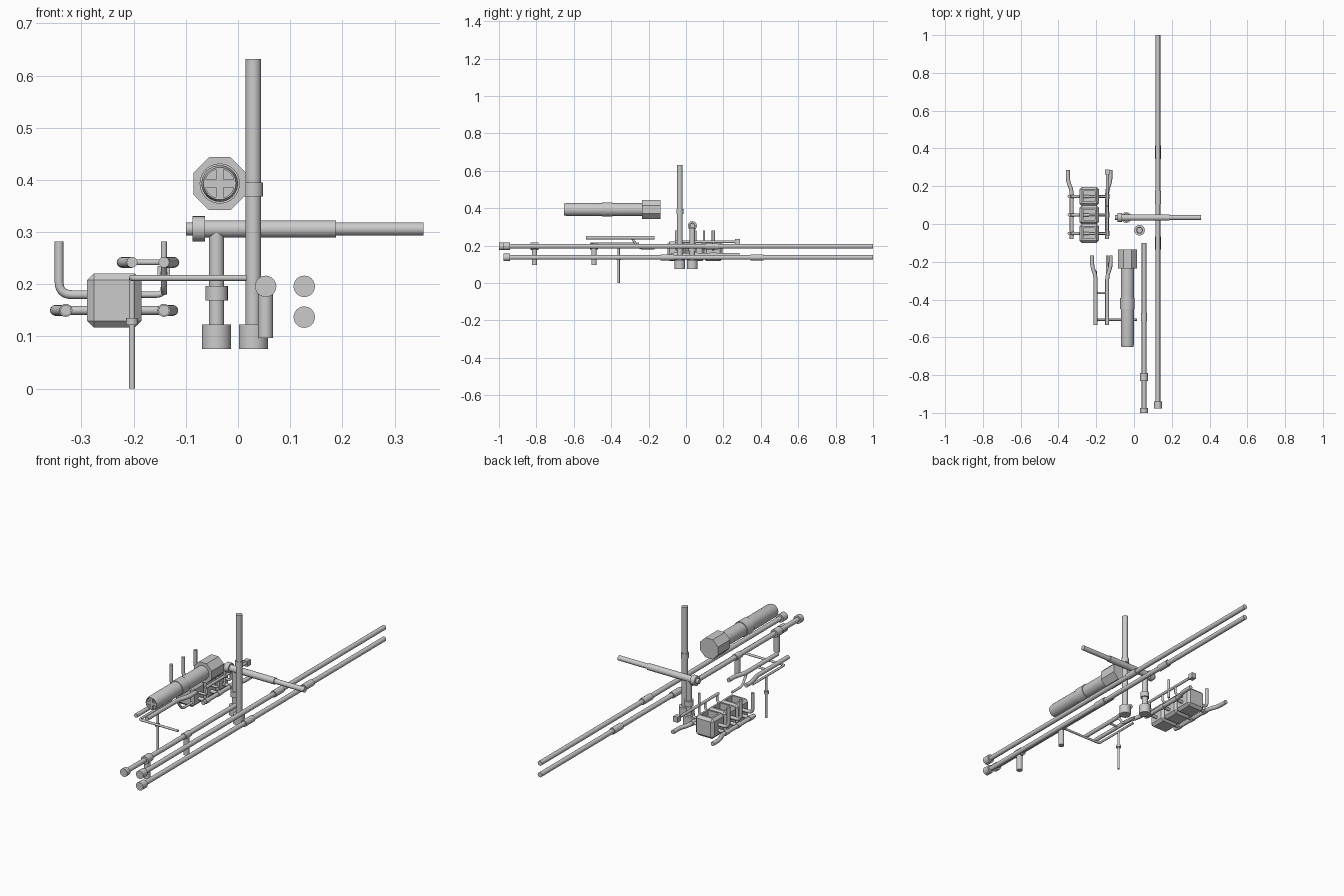
import bpy, bmesh, math
from mathutils import Vector, Matrix

cube = bpy.data.objects.get("Cube")
if cube:
    bpy.data.objects.remove(cube)

metal = bpy.data.materials.new("pale_grey_metal")
metal.use_nodes = True
metal.diffuse_color = (0.6, 0.6, 0.6, 1)
metal.node_tree.nodes["Principled BSDF"].inputs["Base Color"].default_value = (0.6, 0.6, 0.6, 1)


def finish(name, mesh, smooth=True):
    mesh.materials.clear()
    mesh.materials.append(metal)
    ob = bpy.data.objects.new(name, mesh)
    bpy.context.collection.objects.link(ob)
    if smooth:
        bpy.ops.object.select_all(action="DESELECT")
        ob.select_set(True)
        bpy.context.view_layer.objects.active = ob
        bpy.ops.object.shade_smooth_by_angle(angle=math.radians(40))
    return ob


def from_bmesh(name, bm, smooth=True):
    mesh = bpy.data.meshes.new(name)
    bmesh.ops.recalc_face_normals(bm, faces=bm.faces)
    bm.to_mesh(mesh)
    bm.free()
    return finish(name, mesh, smooth)


def rod(name, a, b, r, sides=24, r2=None, turn=0):
    """Straight cylinder from a to b."""
    a, b = Vector(a), Vector(b)
    bm = bmesh.new()
    spin = (b - a).to_track_quat("Z", "Y").to_matrix().to_4x4()
    bmesh.ops.create_cone(bm, cap_ends=True, segments=sides, radius1=r,
                          radius2=r if r2 is None else r2, depth=(b - a).length,
                          matrix=Matrix.Translation((a + b) / 2) @ spin @ Matrix.Rotation(turn, 4, "Z"))
    return from_bmesh(name, bm, sides > 8)


def box(name, centre, size):
    bm = bmesh.new()
    bmesh.ops.create_cube(bm, size=1, matrix=Matrix.Translation(centre) @ Matrix.Diagonal((*size, 1)))
    return from_bmesh(name, bm, False)


def tube(name, points, r, bend=0.03):
    """Round pipe along a path with rounded elbows."""
    pts = [Vector(p) for p in points]
    path = [pts[0]]
    for p, q, s in zip(pts, pts[1:], pts[2:]):
        d = min(bend, (p - q).length / 2, (s - q).length / 2)
        start, end = q + (p - q).normalized() * d, q + (s - q).normalized() * d
        for i in range(7):
            t = i / 6
            path.append(start * (1 - t) ** 2 + q * 2 * t * (1 - t) + end * t * t)
    path.append(pts[-1])
    cu = bpy.data.curves.new(name, "CURVE")
    cu.dimensions = "3D"
    cu.bevel_depth, cu.bevel_resolution, cu.use_fill_caps = r, 4, True
    sp = cu.splines.new("POLY")
    sp.points.add(len(path) - 1)
    for cp, co in zip(sp.points, path):
        cp.co = (*co, 1)
    temp = bpy.data.objects.new(name + "_path", cu)
    bpy.context.collection.objects.link(temp)
    bpy.context.view_layer.update()
    mesh = bpy.data.meshes.new_from_object(temp.evaluated_get(bpy.context.evaluated_depsgraph_get()))
    bpy.data.objects.remove(temp)
    return finish(name, mesh)


# Two long stacked pipes with end caps and couplings
LX = 0.127
for label, z, joints in (("upper", 0.196, (0.14,)), ("lower", 0.137, (0.38, -0.10))):
    rod(label + "_long_pipe", (LX, -0.96, z), (LX, 1, z), 0.012)
    rod(label + "_long_pipe_cap", (LX, -0.977, z), (LX, -0.94, z), 0.0205)
    for y in joints:
        rod(label + "_coupling", (LX, y - 0.035, z), (LX, y + 0.035, z), 0.0165)

# Shorter pipe with two downward outlets
SX, SZ = 0.053, 0.196
rod("short_pipe", (SX, -0.98, SZ), (SX, -0.10, SZ), 0.012)
rod("short_pipe_cap", (SX, -1, SZ), (SX, -0.975, SZ), 0.0205)
for y, r in ((-0.81, 0.0205), (-0.492, 0.016)):
    rod("outlet_joint", (SX, y - 0.022, SZ), (SX, y + 0.022, SZ), r)
    rod("outlet_stub", (SX, y, 0.097), (SX, y, SZ), 0.0145)

# Tall standing pipe
TX, TY = 0.0295, -0.033
rod("tall_pipe", (TX, TY, 0.08), (TX, TY, 0.632), 0.015)
rod("tall_pipe_foot", (TX, TY, 0.076), (TX, TY, 0.123), 0.028)
rod("tall_pipe_collar", (TX, TY, 0.368), (TX, TY, 0.395), 0.0185)

# Shorter standing pipe carrying a stepped cross pipe
BX, BY, BZ = -0.041, 0.034, 0.306
rod("post", (BX, BY, 0.08), (BX, BY, BZ), 0.0145)
rod("post_foot", (BX, BY, 0.076), (BX, BY, 0.123), 0.028)
rod("post_collar", (BX, BY, 0.169), (BX, BY, 0.197), 0.0215)
for name, x0, x1, r in (("cross_pipe", -0.065, 0.188, 0.0165), ("cross_pipe_thin_end", 0.185, 0.356, 0.0125),
                        ("cross_pipe_collar", -0.087, -0.063, 0.0245), ("cross_pipe_plug", -0.1, -0.085, 0.0125)):
    rod(name, (x0, BY, BZ), (x1, BY, BZ), r)

# Canister with octagonal head, collar and cross-slotted end
CX, CZ = -0.035, 0.393
rod("canister_head", (CX, -0.235, CZ), (CX, -0.136, CZ), 0.0547, 8, turn=math.pi / 8)
rod("canister_collar", (CX, -0.45, CZ), (CX, -0.392, CZ), 0.0385, 32)
bm = bmesh.new()
profile = [(0, -0.64), (0.028, -0.64), (0.028, -0.652), (0.031, -0.652), (0.035, -0.636), (0.035, -0.23), (0, -0.23)]
vs = [bm.verts.new((CX + r, y, CZ)) for r, y in profile]
es = [bm.edges.new(e) for e in zip(vs, vs[1:])]
bmesh.ops.spin(bm, geom=vs + es, cent=(CX, 0, CZ), axis=(0, 1, 0), angle=2 * math.pi, steps=32)
bmesh.ops.remove_doubles(bm, verts=bm.verts, dist=1e-5)
from_bmesh("canister_body", bm)
box("canister_cross_bar", (CX, -0.644, CZ), (0.056, 0.014, 0.015))
box("canister_cross_post", (CX, -0.644, CZ), (0.015, 0.014, 0.056))

# Block of three chamfered chambers, each with a square well on top
MX, ROWS = -0.237, (0.146, 0.048, -0.05)
for y in ROWS:
    bm = bmesh.new()
    bmesh.ops.create_cube(bm, size=1, matrix=Matrix.Translation((MX, y, 0.169)) @ Matrix.Diagonal((0.104, 0.1, 0.104, 1)))
    bmesh.ops.bevel(bm, geom=bm.edges[:], offset=0.013, segments=1, affect="EDGES")
    top = max(bm.faces, key=lambda f: f.calc_center_median().z)
    bmesh.ops.inset_region(bm, faces=[top], thickness=0.013)
    well = bmesh.ops.extrude_face_region(bm, geom=[top])["geom"]
    bmesh.ops.delete(bm, geom=[top], context="FACES")
    bmesh.ops.translate(bm, verts=[v for v in well if isinstance(v, bmesh.types.BMVert)], vec=(0, 0, -0.06))
    from_bmesh("block_chamber", bm, False)

# Rails beside the block, with branches and joints
for side, x, x_end in (("right", -0.33, -0.35), ("left", -0.142, -0.125)):
    tube(side + "_block_rail", [(x, -0.08, 0.15), (x, 0.18, 0.15), (x_end, 0.225, 0.15), (x_end, 0.285, 0.15)], 0.0105)
    for y in ROWS:
        rod(side + "_rail_branch", (x, y, 0.15), (MX, y, 0.15), 0.0085)
        rod(side + "_rail_joint", (x, y - 0.014, 0.15), (x, y + 0.014, 0.15), 0.0125)

# Risers curving up from the block
for y in ROWS:
    tube("right_riser", [(MX, y, 0.18), (-0.343, y, 0.18), (-0.343, y, 0.282)], 0.0085, 0.025)
    tube("left_elbow", [(MX, y, 0.18), (-0.142, y, 0.18), (-0.142, y, 0.222)], 0.006, 0.015)
tube("left_riser", [(-0.142, 0.096, 0.18), (-0.142, 0.096, 0.282)], 0.006)
rod("feed_pipe", (-0.142, -0.06, 0.221), (-0.142, 0.27, 0.221), 0.007)
box("feed_pipe_end_block", (-0.142, 0.275, 0.221), (0.024, 0.028, 0.028))

# Ladder of two splayed pipes with rungs
for side, x, x_end in (("right", -0.203, -0.222), ("left", -0.142, -0.123)):
    tube(side + "_ladder_rail", [(x, -0.535, 0.242), (x, -0.275, 0.242), (x_end, -0.225, 0.242), (x_end, -0.168, 0.242)], 0.0105)
rod("ladder_rung", (-0.203, -0.365, 0.242), (-0.142, -0.365, 0.242), 0.0055)

# Thin feed line under the ladder and its drop pipe
tube("thin_line", [(0.016, -0.507, 0.212), (-0.203, -0.507, 0.212), (-0.203, -0.25, 0.212)], 0.0058, 0.01)
tube("thin_line_drop", [(-0.142, -0.29, 0.24), (-0.142, -0.25, 0.185), (-0.142, -0.168, 0.185)], 0.006, 0.02)
rod("drop_pipe", (-0.203, -0.36, 0), (-0.203, -0.36, 0.212), 0.006)
rod("drop_pipe_collar", (-0.203, -0.36, 0.122), (-0.203, -0.36, 0.135), 0.0115)
